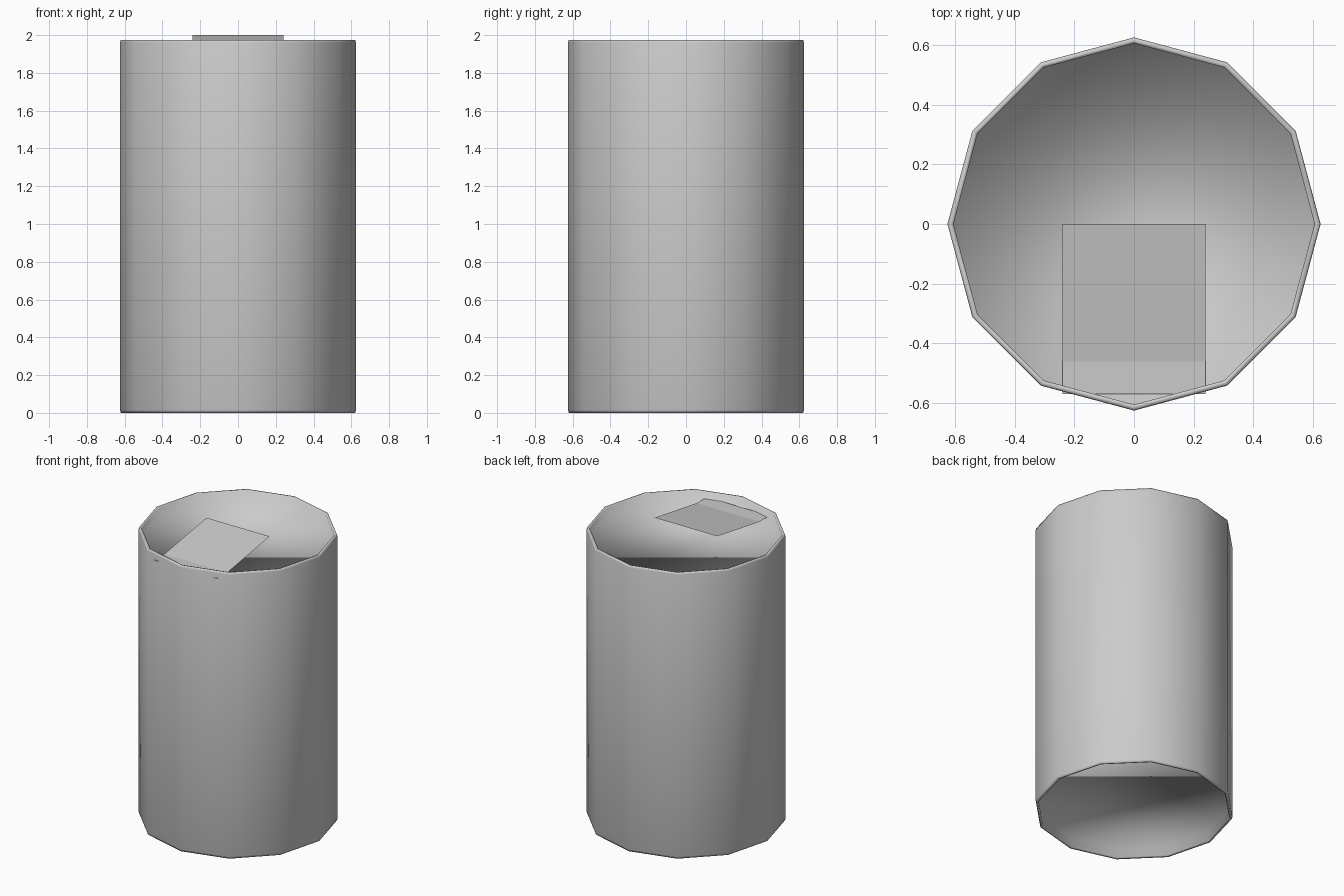
import bpy
import bmesh
from math import cos, sin, tau

SIDES = 12

cube = bpy.data.objects.get("Cube")
if cube:
    bpy.data.objects.remove(cube, do_unlink=True)

grey = bpy.data.materials.new("light grey metal")
grey.use_nodes = True
colour = (0.6, 0.6, 0.6, 1)
grey.diffuse_color = colour
grey.node_tree.nodes["Principled BSDF"].inputs["Base Color"].default_value = colour


def add_object(name, bm, smooth):
    bmesh.ops.recalc_face_normals(bm, faces=bm.faces)
    for face in bm.faces:
        face.smooth = smooth
    mesh = bpy.data.meshes.new(name)
    bm.to_mesh(mesh)
    bm.free()
    mesh.materials.append(grey)
    obj = bpy.data.objects.new(name, mesh)
    bpy.context.collection.objects.link(obj)
    return obj


# Can: one lathed profile with recessed lids at both ends
profile = [(0.605, 0.07), (0.605, 0.005), (0.62, 0), (0.625, 0.015),
           (0.625, 1.96), (0.62, 1.975), (0.605, 1.97), (0.605, 1.905)]
bm = bmesh.new()
rings = [[bm.verts.new((r * cos(tau * i / SIDES), r * sin(tau * i / SIDES), z))
          for i in range(SIDES)] for r, z in profile]
for low, high in zip(rings, rings[1:]):
    for i in range(SIDES):
        j = (i + 1) % SIDES
        bm.faces.new((low[i], low[j], high[j], high[i]))
bm.faces.new(rings[0])
bm.faces.new(rings[-1])
add_object("can_body", bm, True)

# Pull tab: a bent sheet, flat at the front and raised toward the middle
bm = bmesh.new()
rows = [[bm.verts.new((x, y, z)) for x in (-0.24, 0.24)]
        for y, z in [(-0.57, 1.925), (-0.46, 1.925), (0, 2)]]
for a, b in zip(rows, rows[1:]):
    bm.faces.new((a[0], a[1], b[1], b[0]))
tab = add_object("pull_tab", bm, False)
if tab.data.polygons[0].normal.z < 0:
    tab.data.flip_normals()
